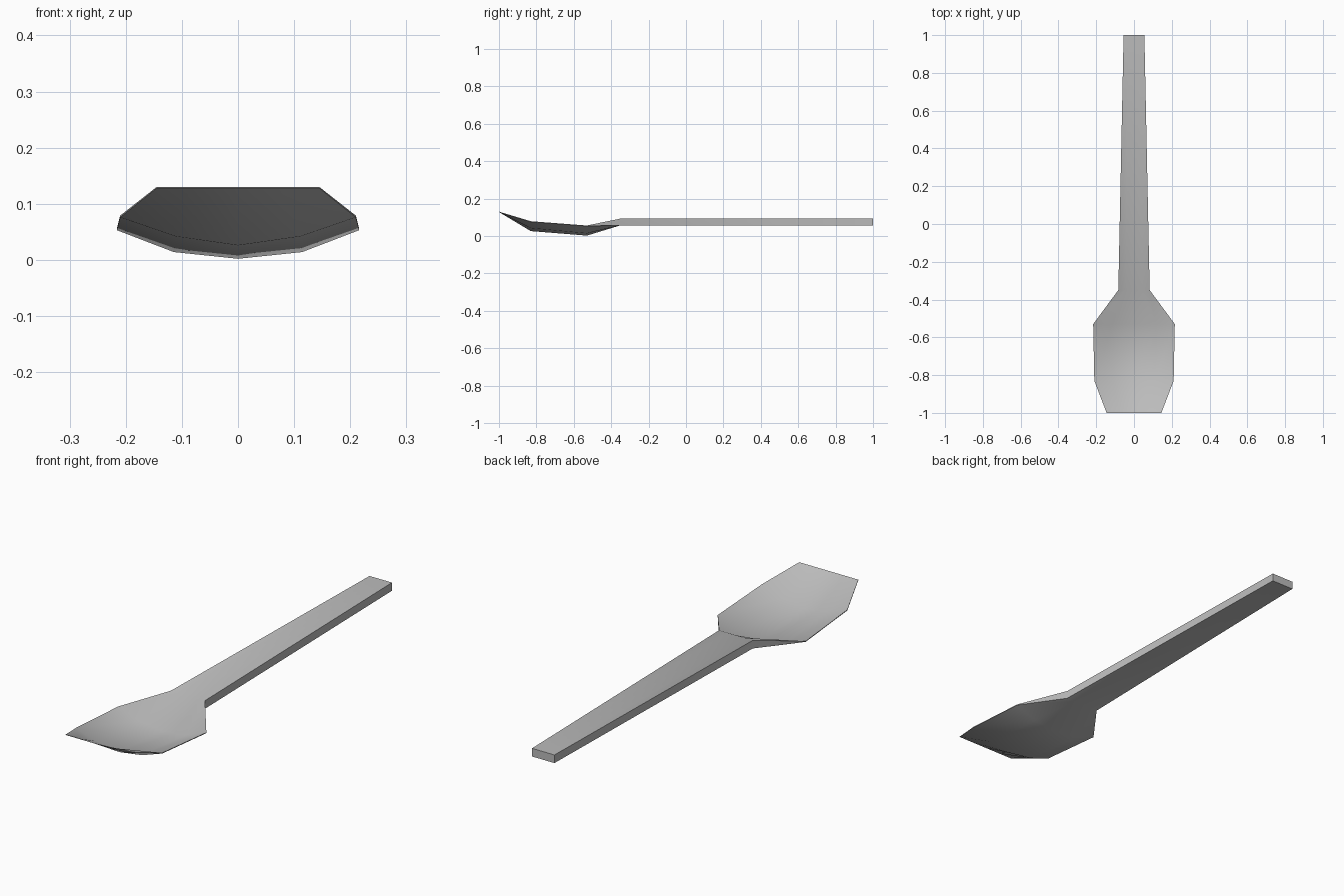
import bpy
import bmesh

cube = bpy.data.objects.get("Cube")
if cube:
    bpy.data.objects.remove(cube, do_unlink=True)

metal = bpy.data.materials.new("grey metal")
metal.use_nodes = True
grey = (0.5, 0.5, 0.5, 1)
metal.diffuse_color = grey
metal.node_tree.nodes["Principled BSDF"].inputs["Base Color"].default_value = grey

# Stations from tip to handle end: y, half width, z at edge, middle, centre, thickness
STATIONS = [
    (-1.0, 0.145, 0.13, 0.13, 0.13, 0.002),
    (-0.83, 0.21, 0.079, 0.045, 0.029, 0.003),
    (-0.53, 0.216, 0.056, 0.017, 0.005, 0.003),
    (-0.35, 0.083, 0.093, 0.093, 0.093, 0.036),
    (1.0, 0.055, 0.093, 0.093, 0.093, 0.036),
]


def section(bm, y, half, edge, middle, centre, thick):
    """Closed ring: top points left to right, then bottom points back."""
    across = [(-1, edge), (-0.53, middle), (0, centre), (0.53, middle), (1, edge)]
    top = [bm.verts.new((half * f, y, z)) for f, z in across]
    bottom = [bm.verts.new((half * f, y, z - thick)) for f, z in reversed(across)]
    return top + bottom


# Scoop and handle as one lofted body
bm = bmesh.new()
rings = [section(bm, *s) for s in STATIONS]
for a, b in zip(rings, rings[1:]):
    n = len(a)
    for i in range(n):
        j = (i + 1) % n
        bm.faces.new((a[i], a[j], b[j], b[i]))
bm.faces.new(rings[0])
bm.faces.new(rings[-1])
bmesh.ops.recalc_face_normals(bm, faces=bm.faces)

mesh = bpy.data.meshes.new("scoop_and_handle")
bm.to_mesh(mesh)
bm.free()
mesh.materials.append(metal)
scoop = bpy.data.objects.new("scoop_and_handle", mesh)
bpy.context.collection.objects.link(scoop)

# Smooth bowl, crisp rims
bpy.ops.object.select_all(action="DESELECT")
scoop.select_set(True)
bpy.context.view_layer.objects.active = scoop
bpy.ops.object.shade_smooth_by_angle(angle=0.9)
